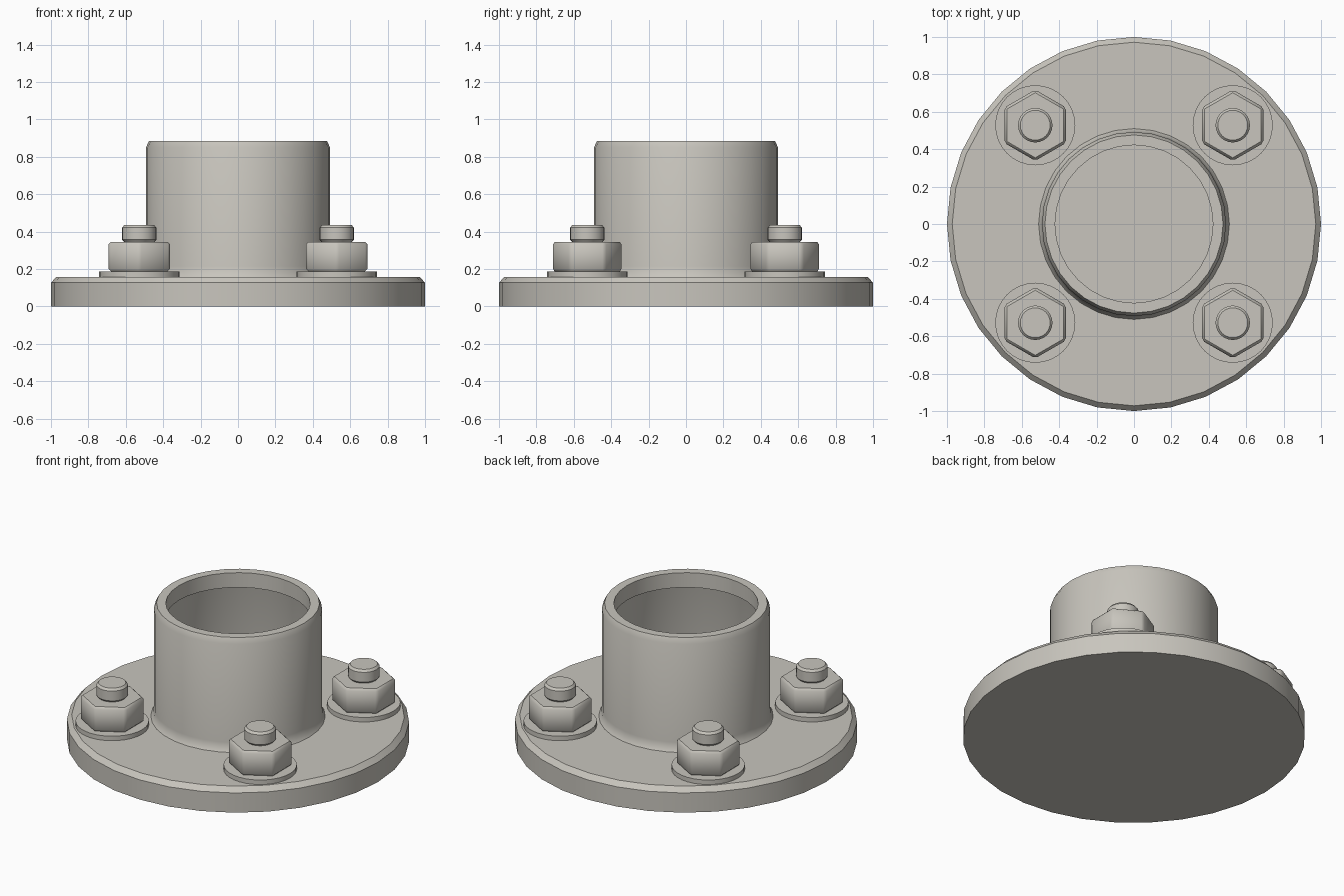
import bpy, bmesh, math

if "Cube" in bpy.data.objects:
    bpy.data.objects.remove(bpy.data.objects["Cube"])

metal = bpy.data.materials.new("warm_grey_metal")
metal.diffuse_color = (0.58, 0.56, 0.51, 1)
metal.use_nodes = True
metal.node_tree.nodes["Principled BSDF"].inputs["Base Color"].default_value = metal.diffuse_color


def finish(obj, angle=35):
    obj.data.materials.append(metal)
    bpy.ops.object.select_all(action='DESELECT')
    obj.select_set(True)
    bpy.context.view_layer.objects.active = obj
    bpy.ops.object.shade_smooth_by_angle(angle=math.radians(angle))


def lathe(name, profile, sides, loc=(0, 0), cap=True, bevel=0.0):
    """Spin (radius, z) points, listed bottom to top on the outside."""
    bm = bmesh.new()
    rings = []
    for r, z in profile:
        rings.append([bm.verts.new((r * math.sin(2 * math.pi * i / sides),
                                    r * math.cos(2 * math.pi * i / sides), z))
                      for i in range(sides)])
    for a, b in zip(rings, rings[1:]):
        for i in range(sides):
            j = (i + 1) % sides
            bm.faces.new((a[i], b[i], b[j], a[j]))
    if cap:
        bm.faces.new(rings[0])
        bm.faces.new(rings[-1][::-1])
    if bevel:
        bmesh.ops.bevel(bm, geom=bm.edges[:], offset=bevel, segments=1,
                        affect='EDGES', profile=0.5)
    mesh = bpy.data.meshes.new(name)
    bm.to_mesh(mesh)
    bm.free()
    obj = bpy.data.objects.new(name, mesh)
    obj.location = (loc[0], loc[1], 0)
    bpy.context.collection.objects.link(obj)
    finish(obj)
    return obj


# Base flange with chamfered top edge
lathe("flange", [(1, 0), (1, 0.127), (0.972, 0.158)], 32)

# Hollow pipe: flared foot, chamfered rim, short inner lip left open below
lathe("pipe", [(0.51, 0.158), (0.498, 0.178), (0.492, 0.215), (0.492, 0.85),
               (0.476, 0.885), (0.422, 0.885), (0.422, 0.79)], 32, cap=False)

# Four bolts, each with washer, hex nut and stud end
for n, (sx, sy) in enumerate([(-1, -1), (1, -1), (1, 1), (-1, 1)], 1):
    at = (0.528 * sx, 0.528 * sy)
    lathe(f"washer_{n}", [(0.214, 0.155), (0.214, 0.187)], 32, at)
    lathe(f"nut_{n}", [(0.19, 0.187), (0.19, 0.346)], 6, at, bevel=0.014)
    lathe(f"stud_{n}", [(0.08, 0.344), (0.092, 0.358), (0.092, 0.421),
                        (0.08, 0.435)], 24, at)
